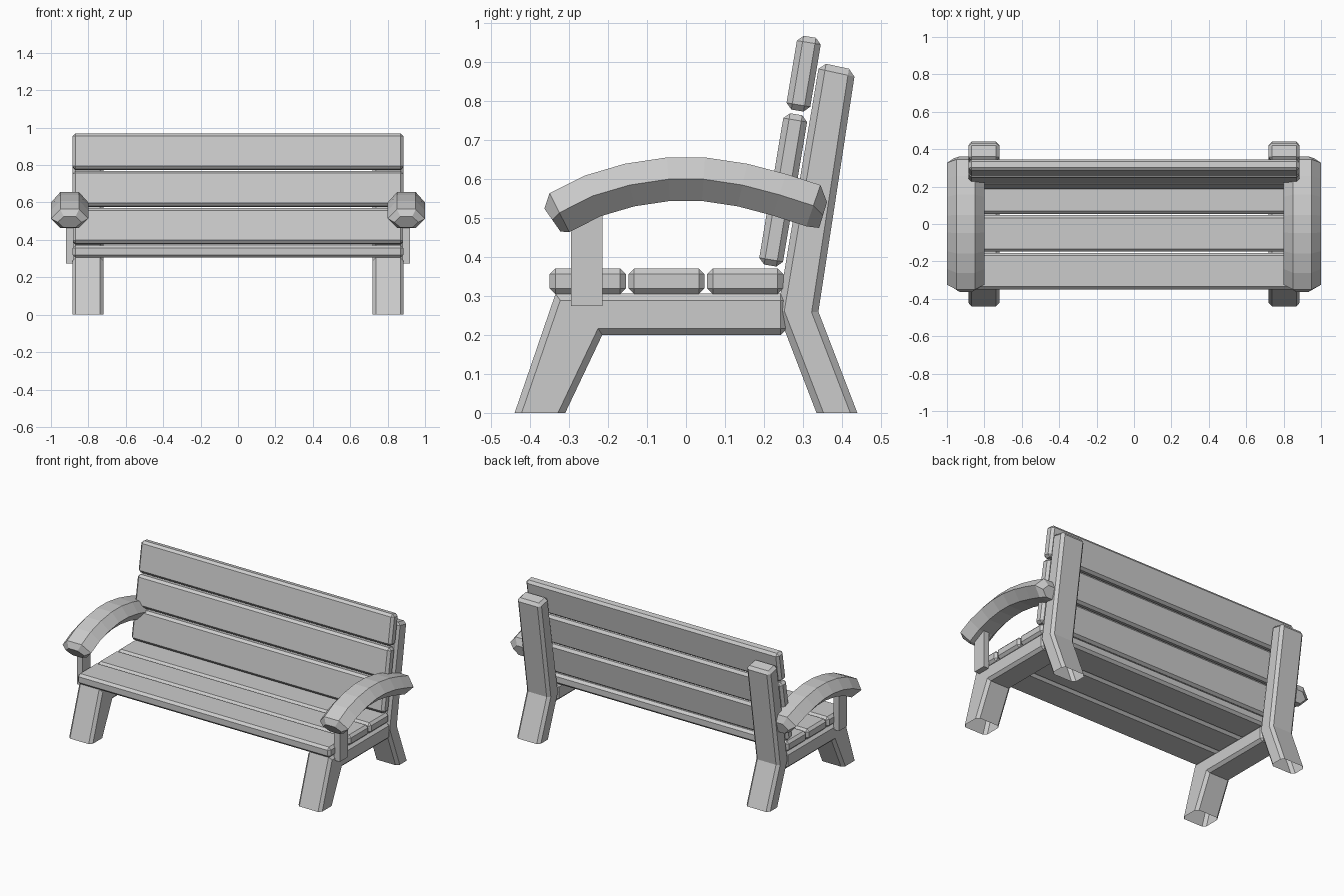
import bpy, bmesh
from math import radians, sin, cos
from mathutils import Matrix

cube = bpy.data.objects.get("Cube")
if cube:
    bpy.data.objects.remove(cube, do_unlink=True)

grey = bpy.data.materials.new("plain_grey")
grey.use_nodes = True
COLOUR = (0.6, 0.6, 0.6, 1)
grey.diffuse_color = COLOUR
grey.node_tree.nodes["Principled BSDF"].inputs["Base Color"].default_value = COLOUR


def finish(name, bm, bevel=0):
    """Turn a bmesh into an object, with an optional chamfer."""
    bmesh.ops.recalc_face_normals(bm, faces=bm.faces)
    mesh = bpy.data.meshes.new(name)
    bm.to_mesh(mesh)
    bm.free()
    mesh.materials.append(grey)
    obj = bpy.data.objects.new(name, mesh)
    bpy.context.collection.objects.link(obj)
    if bevel:
        mod = obj.modifiers.new("chamfer", "BEVEL")
        mod.width = bevel
        mod.segments = 1
        mod.limit_method = "ANGLE"
        mod.angle_limit = radians(75)
    return obj


def box(name, centre, size, tilt=0, bevel=0.015):
    bm = bmesh.new()
    bmesh.ops.create_cube(bm, size=1)
    bm.transform(Matrix.Translation(centre) @ Matrix.Rotation(radians(tilt), 4, "X")
                 @ Matrix.Diagonal((*size, 1)))
    return finish(name, bm, bevel)


def leg(name, profile, x0, x1):
    """Extrude a side profile across x; the foot is left open."""
    bm = bmesh.new()
    face = bm.faces.new([bm.verts.new((x0, y, z)) for y, z in profile])
    grown = bmesh.ops.extrude_face_region(bm, geom=[face], use_keep_orig=True)["geom"]
    for v in grown:
        if isinstance(v, bmesh.types.BMVert):
            v.co.x = x1
    feet = [f for f in bm.faces if all(v.co.z < 0.001 for v in f.verts)]
    bmesh.ops.delete(bm, geom=feet, context="FACES_ONLY")
    return finish(name, bm, 0.017)


def armrest(name, x):
    """Sweep a six-sided section along an arch, with narrowed ends."""
    # y, z, tilt in degrees, section scale
    path = [(-.343, .495, 35, .64), (-.325, .514, 27, 1), (-.24, .557, 22, 1),
            (-.145, .585, 13, 1), (-.045, .6, 4, 1), (.045, .6, -4, 1),
            (.145, .585, -13, 1), (.24, .56, -17, 1), (.327, .532, -19, 1),
            (.352, .508, -17, .62)]
    section = [(-.1, 0), (-.05, .056), (.05, .056), (.1, 0), (.05, -.056), (-.05, -.056)]
    bm = bmesh.new()
    rings = []
    for y, z, tilt, s in path:
        t = radians(tilt)
        rings.append([bm.verts.new((x + u * s, y - v * s * sin(t), z + v * s * cos(t)))
                      for u, v in section])
    for a, b in zip(rings, rings[1:]):
        for i in range(6):
            j = (i + 1) % 6
            bm.faces.new((a[i], a[j], b[j], b[i]))
    bm.faces.new(rings[0])
    bm.faces.new(rings[-1])
    return finish(name, bm)


# Seat slats
for i, y in enumerate((-0.252, -0.05, 0.152)):
    box(f"seat_slat_{i + 1}", (0, y, 0.338), (1.77, 0.196, 0.066))

# Leaning backrest slats
for i in range(3):
    box(f"back_slat_{i + 1}", (0, 0.232 + 0.035 * i, 0.473 + 0.199 * i),
        (1.77, 0.062, 0.192), tilt=-9.5)

# Legs, arm posts and armrests on both sides
front_profile = [(-.44, 0), (-.31, 0), (-.215, .2), (.26, .2), (.26, .306), (-.335, .306)]
rear_profile = [(.335, 0), (.44, 0), (.34, .26), (.435, .88), (.343, .9), (.235, .26)]
for side, s in (("left", 1), ("right", -1)):
    leg(f"{side}_front_leg_and_rail", front_profile, s * 0.72, s * 0.885)
    leg(f"{side}_rear_leg", rear_profile, s * 0.72, s * 0.885)
    box(f"{side}_arm_post", (s * 0.9, -0.255, 0.413), (0.04, 0.08, 0.276), bevel=0)
    armrest(f"{side}_armrest", s * 0.9)
